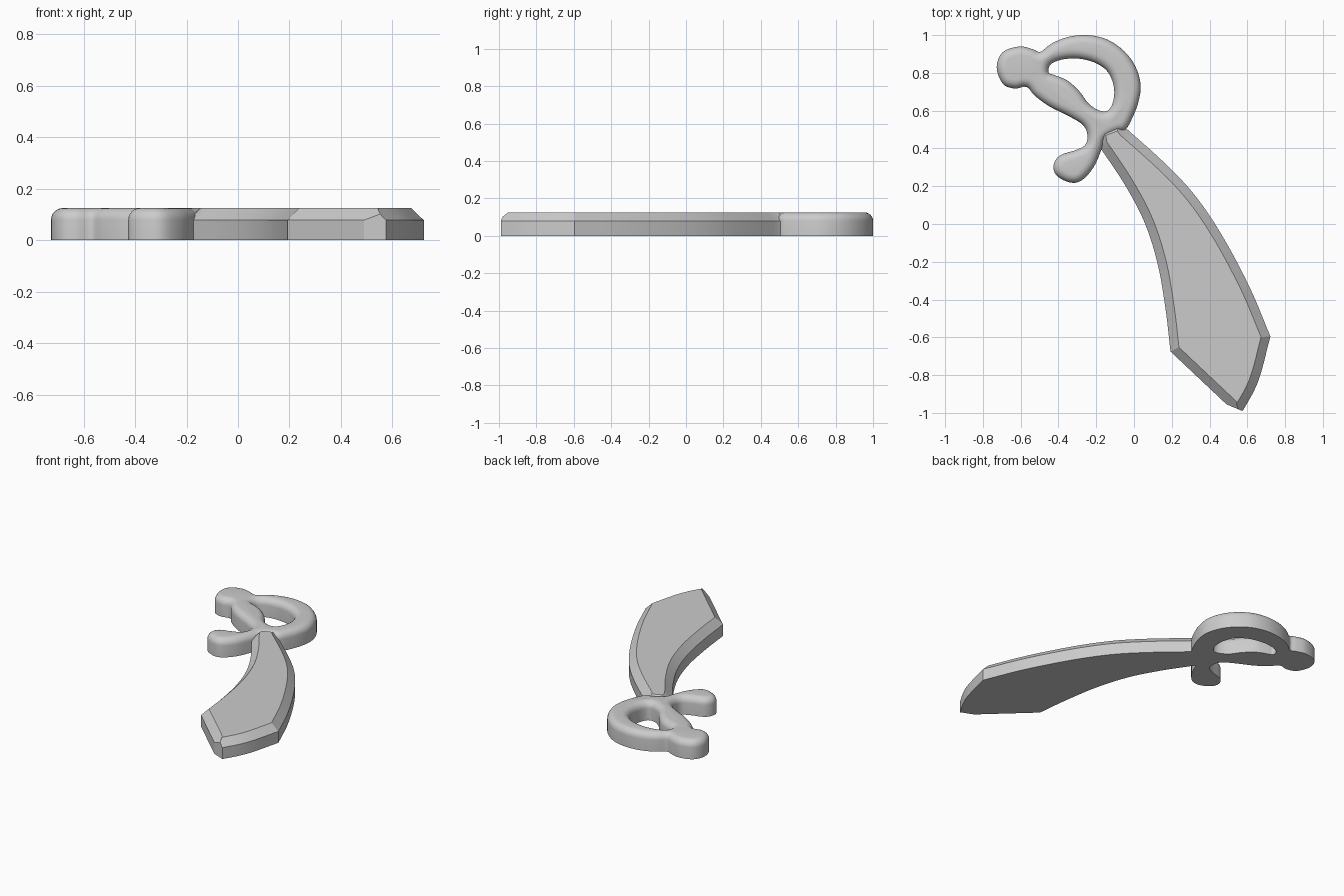
import bpy
import bmesh
import math
from mathutils import Vector

cube = bpy.data.objects.get("Cube")
if cube:
    bpy.data.objects.remove(cube, do_unlink=True)

HEIGHT = 0.125
CHAMFER = 0.047
FILLET = 0.046

GREY = (0.6, 0.6, 0.6)
grey = bpy.data.materials.new("plain grey")
grey.use_nodes = True
grey.diffuse_color = (*GREY, 1)
grey.node_tree.nodes["Principled BSDF"].inputs["Base Color"].default_value = (*GREY, 1)


def smooth_path(points, steps, closed=False):
    """Spline through the given points, open or closed."""
    pts = [Vector(p) for p in points]
    if closed:
        pts = [pts[-1]] + pts + pts[:2]
    else:
        pts = [2 * pts[0] - pts[1]] + pts + [2 * pts[-1] - pts[-2]]
    path = []
    for a, b, c, d in zip(pts, pts[1:], pts[2:], pts[3:]):
        for i in range(steps):
            t = i / steps
            path.append(0.5 * (2 * b + (c - a) * t + (2 * a - 5 * b + 4 * c - d) * t ** 2
                               + (3 * b - a - 3 * c + d) * t ** 3))
    if not closed:
        path.append(pts[-2])
    return path


def signed_area(loop):
    return sum(a.cross(b) for a, b in zip(loop, loop[1:] + loop[:1])) / 2


def oriented(loop, counterclockwise):
    return loop if (signed_area(loop) > 0) == counterclockwise else loop[::-1]


def inset(loop, amount):
    """Mitred offset to the left of the direction of travel."""
    result = []
    for i, p in enumerate(loop):
        before = (p - loop[i - 1]).normalized()
        after = (loop[(i + 1) % len(loop)] - p).normalized()
        n1 = Vector((-before.y, before.x))
        n2 = Vector((-after.y, after.x))
        result.append(p + (n1 + n2) * amount / max(1 + n1.dot(n2), 0.3))
    return result


def slab(bm, loops, profile):
    """Walls following (inset, z) levels, closed by flat caps around any holes."""
    caps = ([], [])
    for loop in loops:
        n = len(loop)
        rings = [[bm.verts.new((p.x, p.y, z)) for p in inset(loop, amount)]
                 for amount, z in profile]
        for low, high in zip(rings, rings[1:]):
            for i in range(n):
                j = (i + 1) % n
                bm.faces.new((low[i], low[j], high[j], high[i]))
        for cap, ring in zip(caps, (rings[0], rings[-1])):
            cap.extend(bm.edges.get((ring[i], ring[(i + 1) % n])) for i in range(n))
    for cap in caps:
        bmesh.ops.triangle_fill(bm, edges=cap, use_beauty=True)
    bmesh.ops.recalc_face_normals(bm, faces=bm.faces[:])


def finish(bm, name, angle):
    bmesh.ops.dissolve_limit(bm, angle_limit=0.001, verts=[], edges=bm.edges[:])
    mesh = bpy.data.meshes.new(name)
    bm.to_mesh(mesh)
    bm.free()
    mesh.materials.append(grey)
    obj = bpy.data.objects.new(name, mesh)
    bpy.context.collection.objects.link(obj)
    bpy.ops.object.select_all(action="DESELECT")
    obj.select_set(True)
    bpy.context.view_layer.objects.active = obj
    bpy.ops.object.shade_smooth_by_angle(angle=math.radians(angle))


# Blade: curved edges, sharp corners, chamfered rim
inner_edge = [(-.19, .42), (-.05, .21), (.055, .01), (.125, -.21), (.167, -.45), (.193, -.675)]
tip_edge = [(.558, -1.019), (.655, -.84), (.722, -.595)]
outer_edge = [(.722, -.595), (.61, -.33), (.463, -.055), (.32, .155), (.16, .325), (-.04, .505)]
blade_loop = (smooth_path(inner_edge, 5) + smooth_path(tip_edge, 4)[:-1]
              + smooth_path(outer_edge, 5) + [Vector((-.07, .55)), Vector((-.2, .5))])
bm = bmesh.new()
slab(bm, [oriented(blade_loop, True)],
     [(0, 0), (0, HEIGHT - CHAMFER), (CHAMFER, HEIGHT)])
# Blunt the very tip with an upright cut
cut = bmesh.ops.bisect_plane(bm, geom=bm.verts[:] + bm.edges[:] + bm.faces[:],
                             plane_co=(.574, -.99, 0), plane_no=(-.035, -.084, 0),
                             clear_outer=True)
bmesh.ops.holes_fill(bm, edges=[e for e in bm.edges if e.is_boundary], sides=0)
bmesh.ops.recalc_face_normals(bm, faces=bm.faces[:])
finish(bm, "blade", 20)

# Hilt: pommel, knuckle guard, cross guard and grip in one rounded outline
hilt_outline = [
    (-.727, .83), (-.695, .91), (-.606, .94), (-.535, .925), (-.495, .912), (-.437, .955),
    (-.35, .99), (-.246, 1), (-.14, .976), (-.05, .913), (.008, .833), (.035, .738),
    (.024, .648), (-.008, .563), (-.045, .5), (-.093, .484), (-.15, .45), (-.172, .394),
    (-.214, .3), (-.278, .23), (-.341, .22), (-.41, .257), (-.426, .31), (-.394, .362),
    (-.315, .389), (-.262, .415), (-.246, .463), (-.267, .521), (-.341, .569),
    (-.447, .622), (-.526, .68), (-.569, .726), (-.632, .717), (-.695, .743)]
hilt_opening = [
    (-.452, .802), (-.442, .844), (-.384, .87), (-.299, .876), (-.209, .855), (-.14, .807),
    (-.108, .733), (-.108, .659), (-.135, .603), (-.182, .6), (-.241, .638),
    (-.288, .701), (-.352, .759), (-.42, .788)]
rounded = [(0, 0)]
for i in range(7):
    a = math.pi / 2 * i / 6
    rounded.append((FILLET * (1 - math.cos(a)), HEIGHT - FILLET * (1 - math.sin(a))))
bm = bmesh.new()
slab(bm, [oriented(smooth_path(hilt_outline, 4, True), True),
          oriented(smooth_path(hilt_opening, 4, True), False)], rounded)
finish(bm, "hilt", 40)
